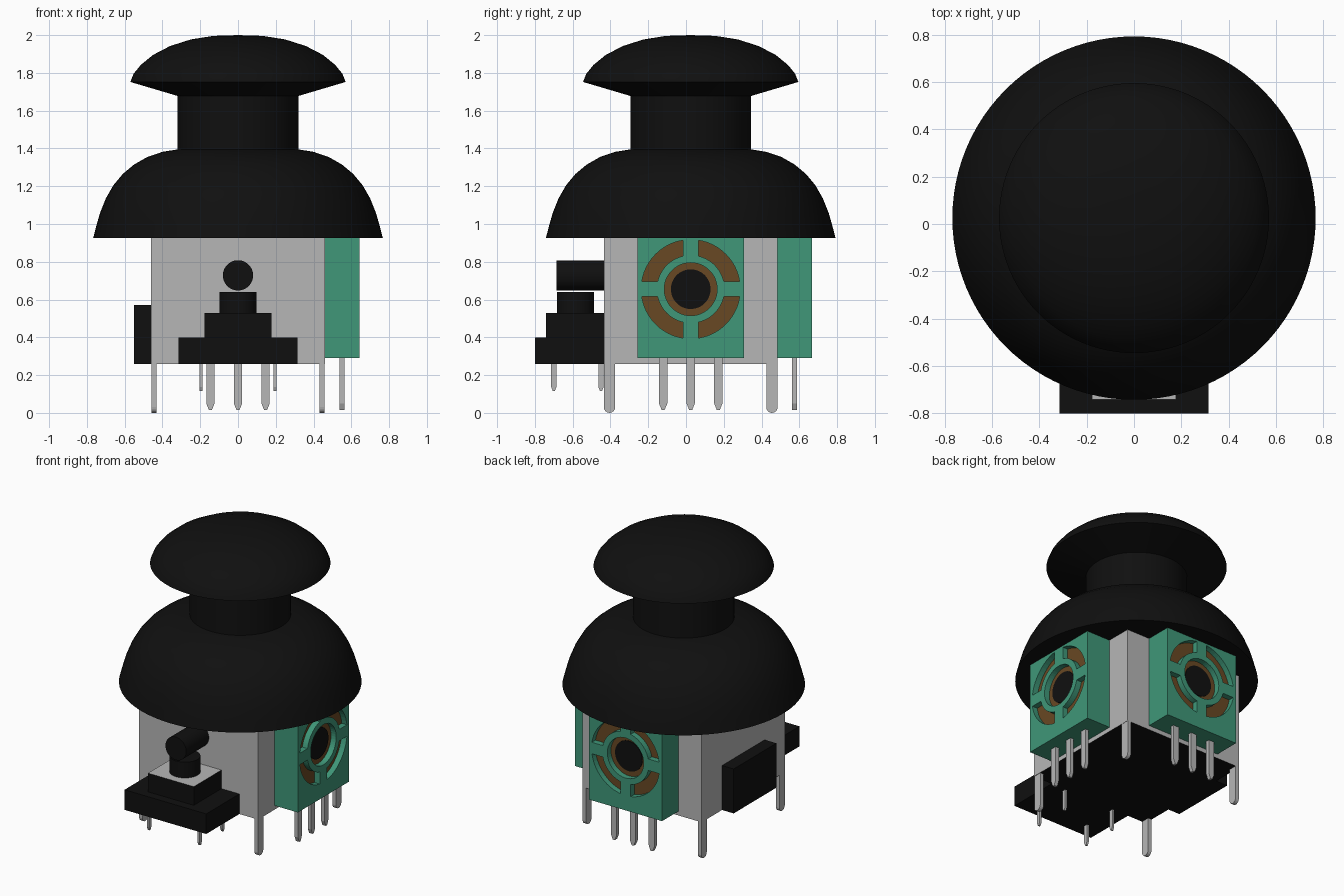
import bpy, bmesh
from math import pi, sin, cos, asin, radians
from mathutils import Matrix, Vector

cube = bpy.data.objects.get("Cube")
if cube:
    bpy.data.objects.remove(cube, do_unlink=True)


def material(name, rgb):
    m = bpy.data.materials.new(name)
    m.use_nodes = True
    m.diffuse_color = (*rgb, 1)
    m.node_tree.nodes["Principled BSDF"].inputs["Base Color"].default_value = (*rgb, 1)
    return m


BLACK = material("black plastic", (0.005, 0.005, 0.005))
METAL = material("light grey metal", (0.47, 0.47, 0.47))
GREEN = material("green board", (0.05, 0.31, 0.19))
BROWN = material("brown track", (0.14, 0.065, 0.017))
CY = 0.025                              # shared centre of knob and housing
CENTRE = Matrix.Translation((0, CY, 0))
HUB = 0.655                             # height of the dial centres


def finish(name, bm, *mats):
    bmesh.ops.recalc_face_normals(bm, faces=bm.faces[:])
    me = bpy.data.meshes.new(name)
    bm.to_mesh(me)
    bm.free()
    for m in mats:
        me.materials.append(m)
    ob = bpy.data.objects.new(name, me)
    bpy.context.collection.objects.link(ob)
    return ob


def smooth(ob):
    bpy.ops.object.select_all(action='DESELECT')
    ob.select_set(True)
    bpy.context.view_layer.objects.active = ob
    bpy.ops.object.shade_smooth_by_angle(angle=radians(35))


def add_prism(bm, pts, x0, x1, M=Matrix()):
    """Extrude a (y, z) outline from x0 to x1."""
    face = bm.faces.new([bm.verts.new(M @ Vector((x0, y, z))) for y, z in pts])
    ext = bmesh.ops.extrude_face_region(bm, geom=[face])["geom"]
    move = M.to_3x3() @ Vector((x1 - x0, 0, 0))
    bmesh.ops.translate(bm, vec=move, verts=[v for v in ext if isinstance(v, bmesh.types.BMVert)])


def prism(name, pts, x0, x1, mat, M=Matrix()):
    bm = bmesh.new()
    add_prism(bm, pts, x0, x1, M)
    return finish(name, bm, mat)


def rect(y0, y1, z0, z1):
    return [(y0, z0), (y1, z0), (y1, z1), (y0, z1)]


def circle(r, n=48):
    return [(r * cos(2 * pi * i / n), HUB + r * sin(2 * pi * i / n)) for i in range(n)]


def recolour(ob, rule):
    for p in ob.data.polygons:
        if rule(p):
            p.material_index = 1


def cylinder(name, r, depth, M, mat):
    bm = bmesh.new()
    bmesh.ops.create_cone(bm, cap_ends=True, segments=48, radius1=r, radius2=r,
                          depth=depth, matrix=M)
    smooth(finish(name, bm, mat))


def lathe(name, profile, mat):
    bm = bmesh.new()
    verts = [bm.verts.new((r, CY, z)) for r, z in profile]
    edges = [bm.edges.new(pair) for pair in zip(verts, verts[1:])]
    bmesh.ops.spin(bm, geom=verts + edges, cent=(0, CY, 0), axis=(0, 0, 1),
                   angle=2 * pi, steps=96)
    bmesh.ops.remove_doubles(bm, verts=bm.verts[:], dist=0.0005)
    smooth(finish(name, bm, mat))


# Thumb knob: skirt, neck and domed cap
lathe("thumb_knob", [
    (0, 0.925), (0.767, 0.925), (0.75, 0.99), (0.73, 1.06), (0.70, 1.135),
    (0.66, 1.205), (0.61, 1.265), (0.55, 1.315), (0.48, 1.355), (0.40, 1.382),
    (0.32, 1.395), (0.32, 1.678), (0.57, 1.752), (0.553, 1.795), (0.515, 1.842),
    (0.45, 1.895), (0.36, 1.942), (0.25, 1.977), (0.13, 1.996), (0, 2.0)], BLACK)

# Metal housing with a black underside
housing = prism("housing", rect(-0.46, 0.46, 0.26, 1.0), -0.46, 0.46, METAL, CENTRE)
housing.data.materials.append(BLACK)
recolour(housing, lambda p: p.normal.z < -0.9)

# Rounded corner legs
foot = [(0.03 * cos(a), 0.03 + 0.03 * sin(a)) for a in [pi + pi * i / 8 for i in range(9)]]
for x in (-0.445, 0.445):
    for y in (-0.405, 0.455):
        end = "front" if y < 0 else "back"
        side = "left" if x > 0 else "right"
        prism(f"{end}_{side}_leg", foot + [(0.03, 0.262), (-0.03, 0.262)], -0.013, 0.013,
              METAL, Matrix.Translation((x, y, 0)))


def pin(name, half, z0, z1, thick, M):
    tip = [(-half * 0.35, z0), (half * 0.35, z0), (half, z0 + half * 1.6)]
    prism(name, tip + [(half, z1), (-half, z1), (-half, z0 + half * 1.6)],
          -thick / 2, thick / 2, METAL, M)


# Sector-shaped pocket between the dial spokes
def sector(quarter, inner=0.18, outer=0.262, gap=0.04, n=12):
    pts = []
    for r, order in ((outer, range(n + 1)), (inner, range(n, -1, -1))):
        a0 = asin(gap / r)
        for i in order:
            a = quarter * pi / 2 + a0 + (pi / 2 - 2 * a0) * i / n
            pts.append((r * cos(a), HUB + r * sin(a)))
    return pts


# Green sensor with recessed brown tracks, a black shaft and three pins
def sensor(name, angle):
    M = CENTRE @ Matrix.Rotation(angle, 4, 'Z')
    front, floor = 0.642, 0.602
    box = prism(name, rect(-0.282, 0.282, 0.29, 1.0), 0.46, front, GREEN)
    box.data.materials.append(BROWN)
    bm = bmesh.new()
    for q in range(4):
        add_prism(bm, sector(q), floor, front + 0.1)
    add_prism(bm, circle(0.14), floor, front + 0.1)
    cutter = finish("pocket_cutter", bm, GREEN)
    cutter.hide_render = True
    mod = box.modifiers.new("pockets", 'BOOLEAN')
    mod.operation, mod.solver, mod.object = 'DIFFERENCE', 'EXACT', cutter
    bpy.context.view_layer.update()
    graph = bpy.context.evaluated_depsgraph_get()
    cut = bpy.data.meshes.new_from_object(box.evaluated_get(graph))
    box.modifiers.clear()
    box.data = cut
    bpy.data.objects.remove(cutter, do_unlink=True)
    recolour(box, lambda p: abs(p.center.x - floor) < 0.005 and p.normal.x > 0.9)
    cut.transform(M)
    prism(name + "_shaft", circle(0.105), floor - 0.002, floor + 0.005, BLACK, M)
    for i in (-1, 0, 1):
        pin(f"{name}_pin_{i + 2}", 0.022, 0.015, 0.32, 0.026,
            M @ Matrix.Translation((0.55, 0.146 * i, 0)))


sensor("left_sensor", 0)
sensor("back_sensor", pi / 2)

# Black block on the right side
prism("side_block", rect(-0.235, 0.235, 0.26, 0.57), -0.55, -0.455, BLACK, CENTRE)

# Push switch at the front
prism("switch_base", rect(-0.80, -0.43, 0.26, 0.40), -0.315, 0.315, BLACK)
body = prism("switch_body", rect(-0.74, -0.43, 0.39, 0.53), -0.177, 0.177, BLACK)
body.data.materials.append(METAL)
recolour(body, lambda p: p.normal.z > 0.9)
cylinder("switch_button", 0.098, 0.12, Matrix.Translation((0, -0.585, 0.58)), BLACK)
cylinder("press_rod", 0.08, 0.26,
         Matrix.Translation((0, -0.555, 0.728)) @ Matrix.Rotation(pi / 2, 4, 'X'), BLACK)
for x in (-0.195, 0.195):
    for y in (-0.70, -0.45):
        end = "front" if y < -0.6 else "back"
        side = "left" if x > 0 else "right"
        pin(f"switch_{end}_{side}_pin", 0.014, 0.115, 0.28, 0.015,
            Matrix.Translation((x, y, 0)))
